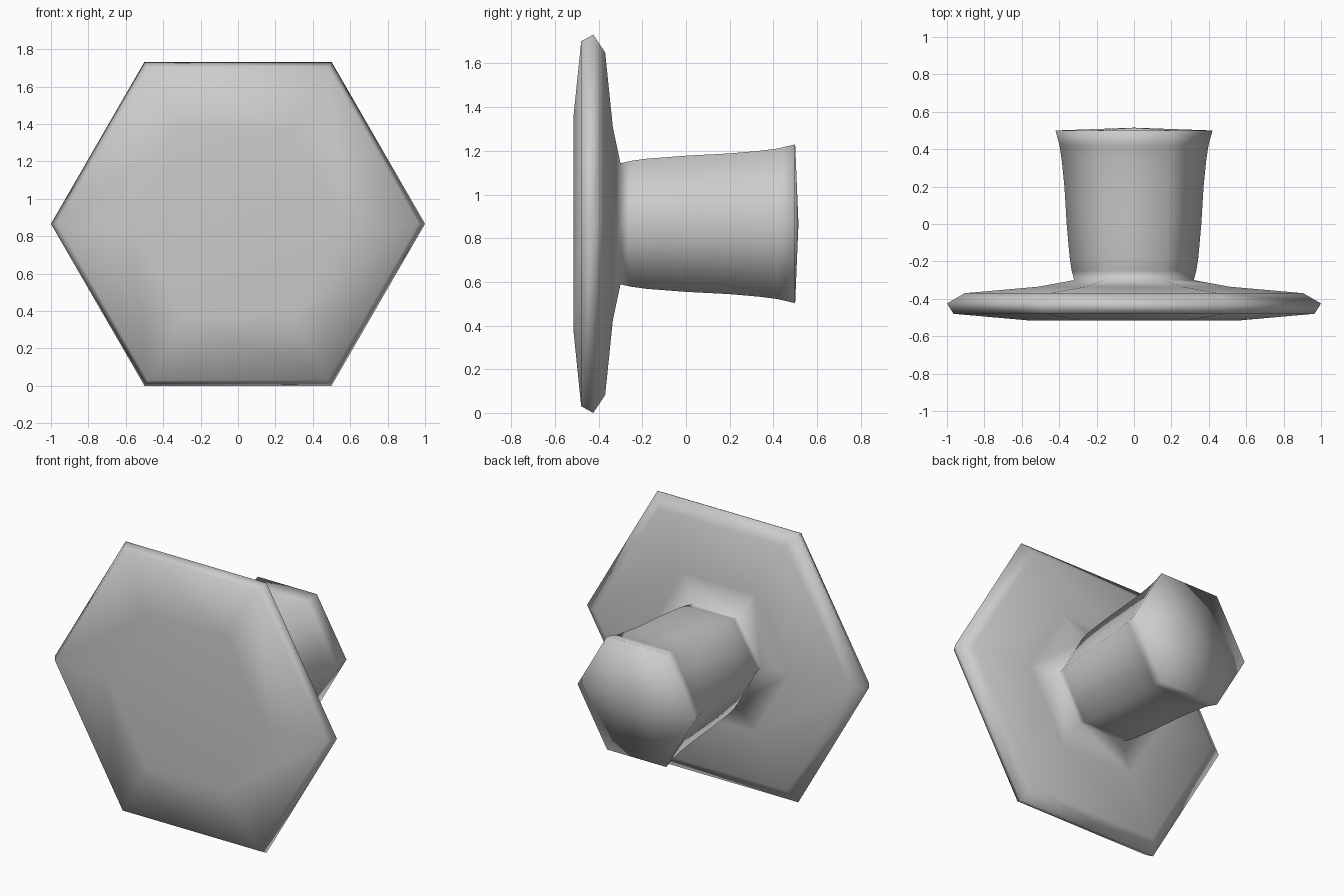
import bpy
import bmesh
from math import cos, sin, pi, sqrt

cube = bpy.data.objects.get("Cube")
if cube:
    bpy.data.objects.remove(cube, do_unlink=True)

SIDES = 6
CENTRE_Z = sqrt(3) / 2

# Plain grey material
grey = bpy.data.materials.new("plain grey")
grey.use_nodes = True
colour = (0.6, 0.6, 0.6, 1)
grey.diffuse_color = colour
grey.node_tree.nodes["Principled BSDF"].inputs["Base Color"].default_value = colour

# Profile of the knob as (radius, y): face plate, rim, neck, flared stem
profile = [
    (0.57, -0.515), (0.965, -0.48), (1.0, -0.425), (0.905, -0.37),
    (0.51, -0.335), (0.32, -0.30), (0.333, -0.25), (0.344, -0.18),
    (0.36, 0.0), (0.372, 0.2), (0.385, 0.33), (0.398, 0.42), (0.42, 0.50),
]

bm = bmesh.new()


def ring(radius, y):
    angles = [2 * pi * i / SIDES for i in range(SIDES)]
    return [bm.verts.new((radius * cos(a), y, CENTRE_Z + radius * sin(a))) for a in angles]


def close_end(loop, y):
    tip = bm.verts.new((0, y, CENTRE_Z))
    for i in range(SIDES):
        bm.faces.new((loop[i], loop[(i + 1) % SIDES], tip))


# Six-sided walls between neighbouring rings
rings = [ring(r, y) for r, y in profile]
for a, b in zip(rings, rings[1:]):
    for i in range(SIDES):
        j = (i + 1) % SIDES
        bm.faces.new((a[i], a[j], b[j], b[i]))

# Flat front face and slightly domed stem end
close_end(rings[0], -0.515)
close_end(rings[-1], 0.515)
bmesh.ops.recalc_face_normals(bm, faces=bm.faces[:])
for face in bm.faces:
    face.smooth = True

mesh = bpy.data.meshes.new("hexagonal_knob")
bm.to_mesh(mesh)
bm.free()
mesh.materials.append(grey)
knob = bpy.data.objects.new("hexagonal_knob", mesh)
bpy.context.collection.objects.link(knob)
